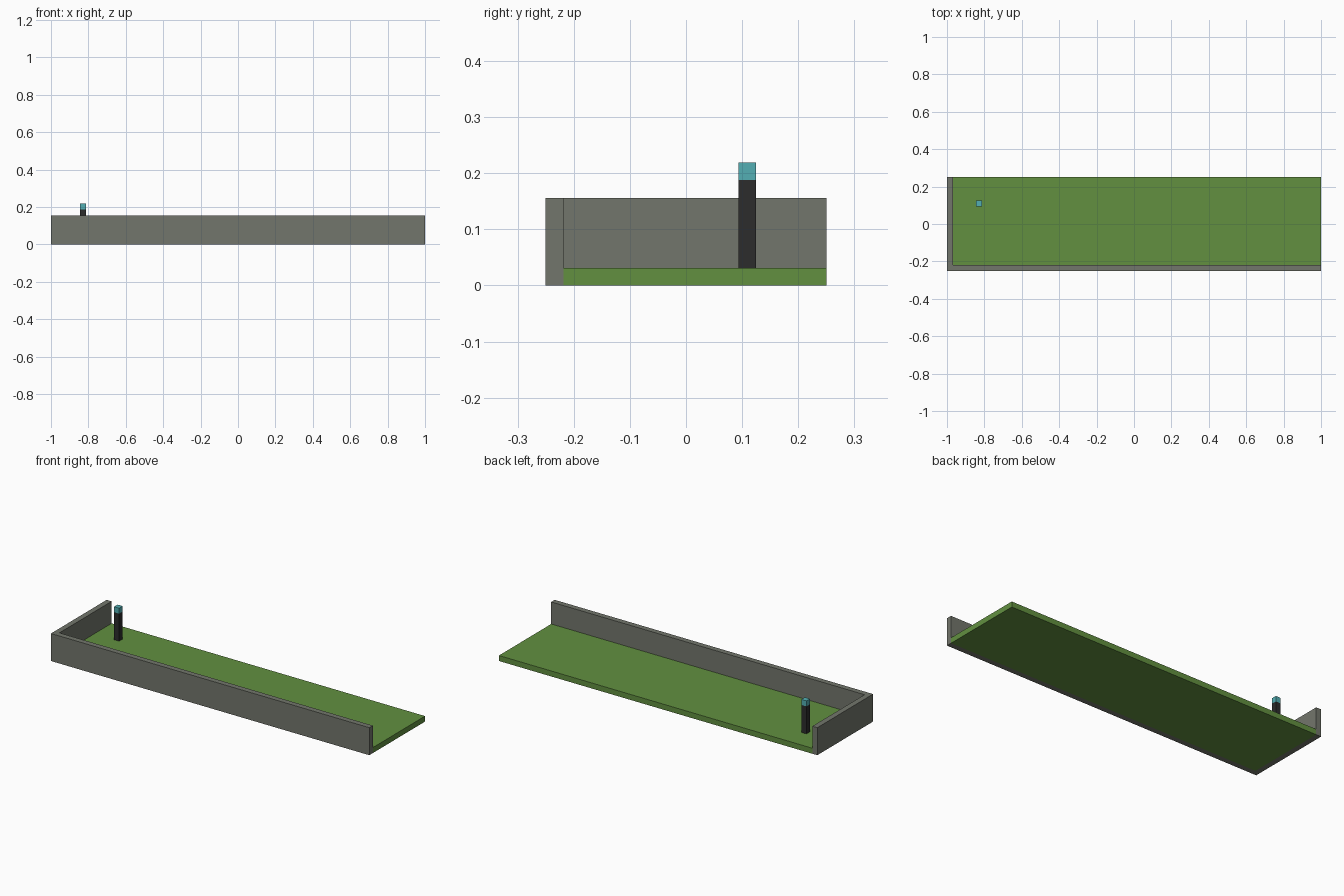
import bpy
import bmesh

cube = bpy.data.objects.get("Cube")
if cube:
    bpy.data.objects.remove(cube, do_unlink=True)

U = 1 / 32  # grid step shared by every part


def material(name, rgb):
    mat = bpy.data.materials.new(name)
    mat.use_nodes = True
    colour = (*rgb, 1)
    mat.diffuse_color = colour
    bsdf = next(n for n in mat.node_tree.nodes if n.type == "BSDF_PRINCIPLED")
    bsdf.inputs["Base Color"].default_value = colour
    bsdf.inputs["Roughness"].default_value = 0.9
    return mat


def prism(name, outline, bottom, top, mat):
    """Extrude a flat outline (in grid steps) straight up."""
    bm = bmesh.new()
    base = bm.faces.new([bm.verts.new((x * U, y * U, bottom * U)) for x, y in outline])
    result = bmesh.ops.extrude_face_region(bm, geom=[base], use_keep_orig=True)
    raised = [v for v in result["geom"] if isinstance(v, bmesh.types.BMVert)]
    bmesh.ops.translate(bm, verts=raised, vec=(0, 0, (top - bottom) * U))
    bmesh.ops.recalc_face_normals(bm, faces=bm.faces)
    mesh = bpy.data.meshes.new(name)
    bm.to_mesh(mesh)
    bm.free()
    mesh.materials.append(mat)
    obj = bpy.data.objects.new(name, mesh)
    bpy.context.collection.objects.link(obj)
    return obj


def rect(x0, y0, x1, y1):
    return [(x0, y0), (x1, y0), (x1, y1), (x0, y1)]


grass = material("grass green", (0.122, 0.279, 0.051))
stone = material("stone grey", (0.171, 0.181, 0.150))
black = material("post black", (0.025, 0.025, 0.025))
cyan = material("lamp cyan", (0.087, 0.429, 0.456))

# Ground slab inside the walls
prism("ground", rect(-31, -7, 32, 8), 0, 1, grass)

# L-shaped wall along the front and the right end
corner = [(-32, -8), (32, -8), (32, -7), (-31, -7), (-31, 8), (-32, 8)]
prism("wall", corner, 0, 5, stone)

# Post with a lamp on top
post = rect(-27, 3, -26, 4)
prism("post", post, 1, 6, black)
prism("lamp", post, 6, 7, cyan)
